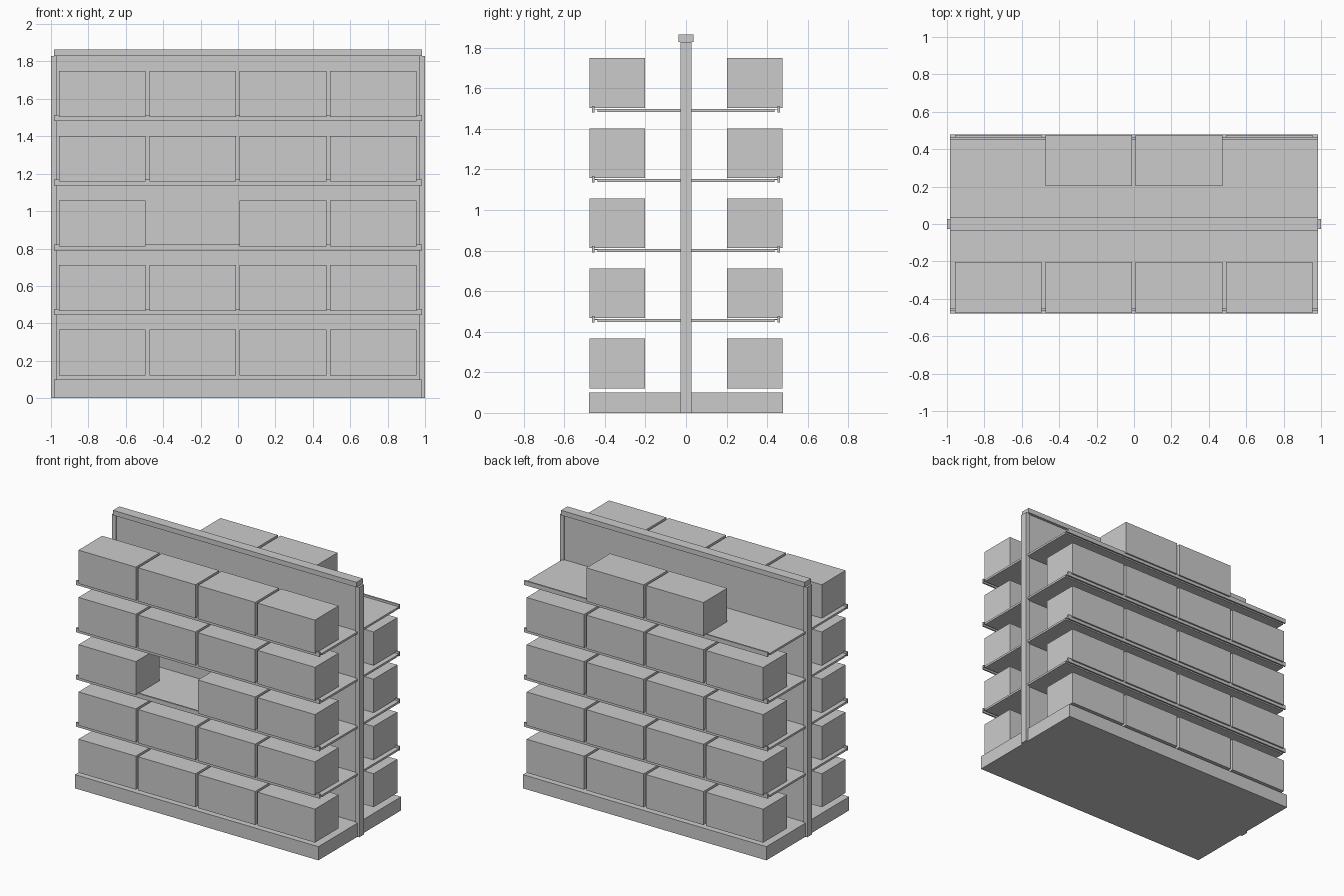
import bpy, bmesh
from mathutils import Vector

if "Cube" in bpy.data.objects:
    bpy.data.objects.remove(bpy.data.objects["Cube"])

SPACING = 0.3455      # vertical pitch of the rows
ROWS, COLS = 5, 4


def box(name, x, y, z):
    """Closed cuboid from (min, max) ranges."""
    bm = bmesh.new()
    bmesh.ops.create_cube(bm, size=1)
    for v in bm.verts:
        v.co = Vector([(r[0] + r[1]) / 2 + c * abs(r[1] - r[0])
                       for c, r in zip(v.co, (x, y, z))])
    me = bpy.data.meshes.new(name)
    bm.to_mesh(me)
    bm.free()
    ob = bpy.data.objects.new(name, me)
    bpy.context.collection.objects.link(ob)
    return ob


# central frame: plinth, panel, end posts and top cap
box("base_plinth", (-0.985, 0.985), (-0.478, 0.478), (0, 0.10))
box("back_panel", (-0.972, 0.972), (-0.017, 0.017), (0.10, 1.83))
for s, side in ((-1, "left"), (1, "right")):
    box("end_post_" + side, (s * 0.97, s * 1.0), (-0.027, 0.027), (0, 1.828))
box("top_cap", (-0.985, 0.985), (-0.037, 0.037), (1.828, 1.864))

for s, face in ((-1, "front"), (1, "rear")):
    for row in range(ROWS):
        # shelf with a raised label rail along its edge
        if row:
            z = 0.447 + (row - 1) * SPACING
            tag = f"_{face}_{row}"
            box("shelf" + tag, (-0.985, 0.985), (s * 0.017, s * 0.436), (z, z + 0.015))
            box("rail_web" + tag, (-0.985, 0.985), (s * 0.436, s * 0.453), (z + 0.011, z + 0.015))
            box("label_rail" + tag, (-0.985, 0.985), (s * 0.452, s * 0.464), (z - 0.002, z + 0.030))
        # cartons, leaving the empty slots free
        for col in range(COLS):
            if face == "front" and row == 2 and col == 1:
                continue
            if face == "rear" and row == 4 and col in (0, 3):
                continue
            cx = (col - 1.5) * 0.483 - 0.001
            zb = 0.121 + row * SPACING
            box(f"carton_{face}_{row}_{col}", (cx - 0.232, cx + 0.232),
                (s * 0.202, s * 0.476), (zb, zb + 0.245))
